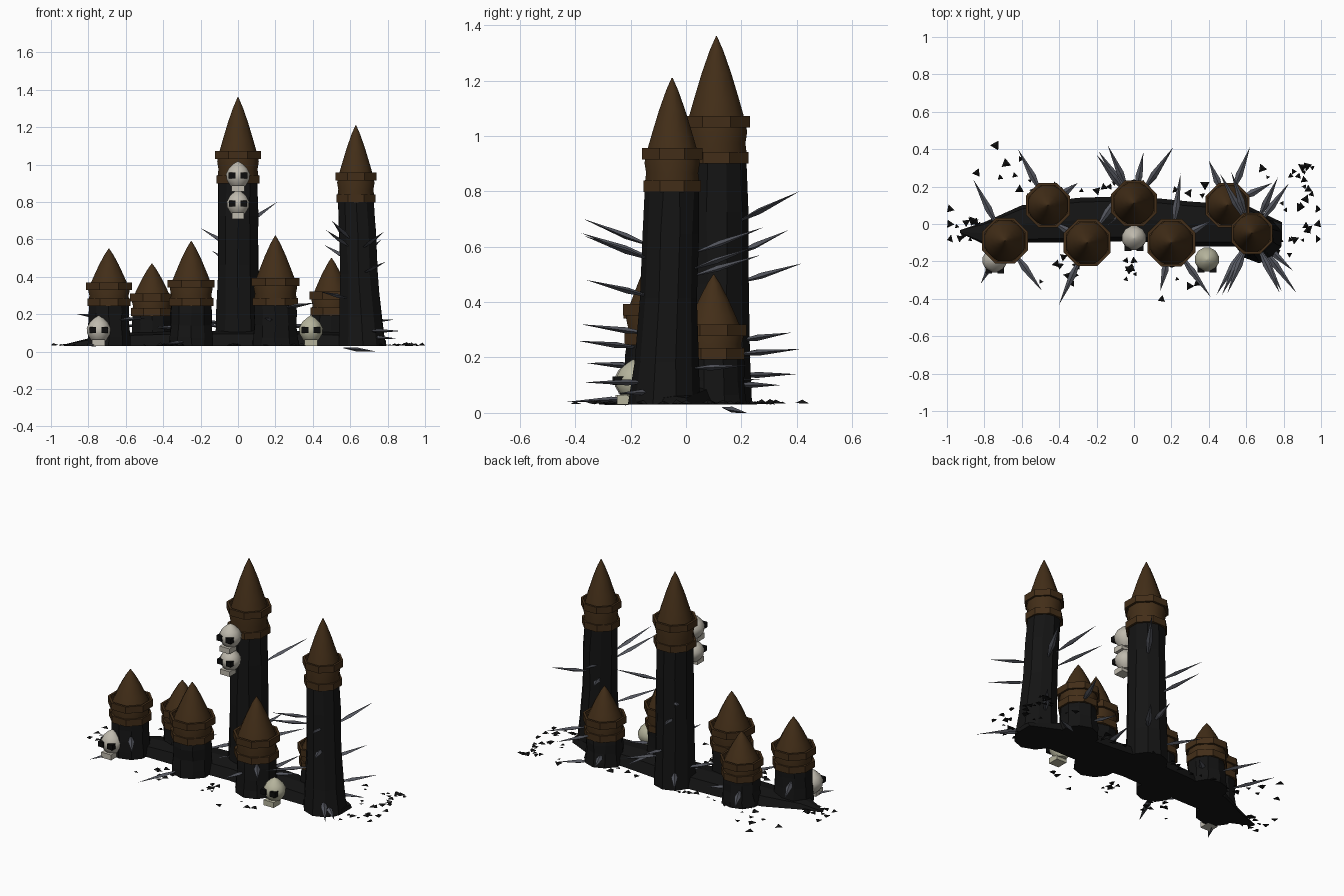
import bpy, bmesh, math, random
from mathutils import Vector

random.seed(4)
if "Cube" in bpy.data.objects:
    bpy.data.objects.remove(bpy.data.objects["Cube"])


def material(name, rgb):
    m = bpy.data.materials.new(name)
    m.use_nodes = True
    m.diffuse_color = (*rgb, 1)
    bsdf = next(n for n in m.node_tree.nodes if n.type == "BSDF_PRINCIPLED")
    bsdf.inputs["Base Color"].default_value = (*rgb, 1)
    return m


BARK = material("charred black", (0.007, 0.007, 0.007))
WOOD = material("dark brown", (0.055, 0.027, 0.009))
BLADE = material("steel grey", (0.09, 0.095, 0.115))
BONE = material("bone", (0.52, 0.49, 0.42))
OLD_BONE = material("aged bone", (0.46, 0.45, 0.33))
SOCKET = material("socket black", (0.004, 0.004, 0.004))


def finish(bm, name, mat, smooth=None):
    bmesh.ops.recalc_face_normals(bm, faces=bm.faces)
    mesh = bpy.data.meshes.new(name)
    bm.to_mesh(mesh)
    bm.free()
    mesh.materials.append(mat)
    ob = bpy.data.objects.new(name, mesh)
    bpy.context.collection.objects.link(ob)
    if smooth:
        bpy.ops.object.select_all(action="DESELECT")
        ob.select_set(True)
        bpy.context.view_layer.objects.active = ob
        bpy.ops.object.shade_smooth_by_angle(angle=math.radians(smooth))
    return ob


def lathe(bm, profile, centre, sides, closed=False, turn=0.5):
    """Revolve (radius, z) points around a vertical axis."""
    rings = []
    for r, z in profile:
        ring = []
        for i in range(sides):
            a = math.tau * (i + turn) / sides
            ring.append(bm.verts.new((centre[0] + r * math.cos(a), centre[1] + r * math.sin(a), z)))
        rings.append(ring)
    pairs = list(zip(rings, rings[1:]))
    if closed:
        pairs.append((rings[-1], rings[0]))
    for lo, hi in pairs:
        for i in range(sides):
            j = (i + 1) % sides
            bm.faces.new((lo[i], lo[j], hi[j], hi[i]))
    if not closed:
        bm.faces.new(rings[0])
        bm.faces.new(rings[-1])
    return rings


def box(bm, centre, size):
    made = bmesh.ops.create_cube(bm, size=1)["verts"]
    for v in made:
        v.co = Vector(centre) + Vector(a * b for a, b in zip(v.co, size))


def blade(bm, root, tip):
    """Long four-sided spike, widest near its root."""
    root, tip = Vector(root), Vector(tip)
    d = (tip - root).normalized()
    side = d.cross(Vector((0, 0, 1))).normalized()
    up = side.cross(d)
    mid = root.lerp(tip, 0.42)
    a, b = bm.verts.new(root), bm.verts.new(tip)
    girdle = [bm.verts.new(mid + o) for o in (side * 0.019, up * 0.011, -side * 0.019, -up * 0.011)]
    for i in range(4):
        p, q = girdle[i], girdle[(i + 1) % 4]
        bm.faces.new((a, p, q))
        bm.faces.new((p, b, q))


# Stakes: x, y, cap bottom, apex, cap size, foot radius, blade tips
FLOOR = 0.03
stakes = [
    (-0.69, -0.09, 0.25, 0.55, 1.0, 0.12,
     [(-0.86, 0.24, 0.2), (-0.49, -0.36, 0.18), (-0.82, -0.32, 0.03)]),
    (-0.46, 0.10, 0.20, 0.47, 0.97, 0.12, [(-0.62, 0.4, 0.14), (-0.3, 0.22, 0.12)]),
    (-0.25, -0.10, 0.25, 0.59, 1.03, 0.12,
     [(-0.4, -0.43, 0.04), (-0.04, 0.22, 0.16), (-0.45, 0.02, 0.13)]),
    (0.0, 0.11, 0.90, 1.36, 1.0, 0.125,
     [(-0.14, 0.42, 0.54), (-0.2, 0.37, 0.66), (0.21, 0.41, 0.8), (0.2, 0.39, 0.23),
      (-0.19, 0.39, 0.14), (0.05, 0.38, 0.29), (-0.17, -0.03, 0.1)]),
    (0.2, -0.10, 0.25, 0.62, 1.05, 0.13,
     [(0.25, 0.27, 0.12), (0.41, -0.39, 0.26), (0.14, -0.36, 0.18), (0.42, 0.02, 0.14)]),
    (0.5, 0.10, 0.20, 0.50, 0.97, 0.12,
     [(0.62, 0.41, 0.23), (0.4, 0.34, 0.1), (0.74, 0.22, 0.0)]),
    (0.63, -0.05, 0.80, 1.21, 0.9, 0.13,
     [(0.47, -0.38, 0.65), (0.5, -0.37, 0.7), (0.78, -0.37, 0.64), (0.77, 0.25, 0.6),
      (0.79, -0.36, 0.48), (0.46, 0.27, 0.57), (0.87, -0.37, 0.11), (0.44, -0.38, 0.32),
      (0.83, 0.22, 0.17), (0.52, 0.28, 0.67), (0.85, -0.25, 0.07)]),
]

for n, (x, y, low, apex, s, foot, tips) in enumerate(stakes, 1):
    h = apex - low
    lean = 0.035 if n == 7 else 0.0

    # Charred post, slightly uneven and flared at the foot
    bm = bmesh.new()
    levels = [FLOOR] + [FLOOR + (low - FLOOR) * k for k in (0.2, 0.5, 0.8)] + [low + 0.03]
    radii = [foot, 0.5 * (foot + 0.115 * s), 0.113 * s, 0.112 * s, 0.108 * s]
    for k, ring in enumerate(lathe(bm, list(zip(radii, levels)), (x, y), 10)):
        shift = lean * (1 - k / 4)
        for v in ring:
            v.co.x += shift + random.uniform(-0.004, 0.004)
            v.co.y += random.uniform(-0.004, 0.004) - shift * 0.8
    finish(bm, f"post_{n}", BARK)

    # Wooden cap with a bulging cone
    bm = bmesh.new()
    shape = [(0.11, 0), (0.115, 0.05), (0.108, 0.16), (0.115, 0.25), (0.104, 0.36),
             (0.085, 0.5), (0.055, 0.71), (0.025, 0.89), (0.002, 1)]
    lathe(bm, [(r * s, low + h * z) for r, z in shape], (x, y), 12)
    finish(bm, f"cap_{n}", WOOD, 35)

    # Two loose octagonal hoops
    for tag, z, r in (("lower", 0.045, 0.125), ("upper", 0.33, 0.132)):
        bm = bmesh.new()
        zc, t = low + h * z, 0.021
        ri, ro = (r - 0.015) * s, r * s
        lathe(bm, [(ri, zc - t), (ro, zc - t), (ro, zc + t), (ri, zc + t)], (x, y), 8, closed=True)
        finish(bm, f"{tag}_hoop_{n}", WOOD)

    # Blades driven through the post
    bm = bmesh.new()
    for tip in tips:
        flat = Vector((tip[0] - x, tip[1] - y, 0))
        root = Vector((x, y, tip[2] * 0.82 + 0.02)) + flat.normalized() * 0.06
        blade(bm, root, tip)
    finish(bm, f"blades_{n}", BLADE)

# Skulls: pointed cranium, jaw block and protruding sockets
for n, (x, y, z, s, mat) in enumerate([(0, -0.075, 0.855, 1, BONE), (0, -0.075, 0.71, 0.95, BONE),
                                       (-0.745, -0.195, 0.03, 1, BONE),
                                       (0.39, -0.19, 0.03, 1, OLD_BONE)], 1):
    bm = bmesh.new()
    shape = [(0.03, 0.02), (0.045, 0.035), (0.063, 0.065), (0.066, 0.095), (0.05, 0.125),
             (0.026, 0.148), (0.003, 0.162)]
    lathe(bm, [(r * s, z + h * s) for r, h in shape], (x, y), 12)
    box(bm, (x, y - 0.025 * s, z + 0.017 * s), (0.07 * s, 0.07 * s, 0.034 * s))
    finish(bm, f"skull_{n}", mat, 35)
    bm = bmesh.new()
    for side in (-1, 1):
        box(bm, (x + side * 0.032 * s, y - 0.052 * s, z + 0.086 * s), (0.036 * s, 0.036 * s, 0.032 * s))
    finish(bm, f"sockets_{n}", SOCKET)

# Earth bank joining the stakes
bm = bmesh.new()
sections = []
for x, yc, w, h in [(-0.93, -0.04, 0.008, 0.008), (-0.8, -0.05, 0.06, 0.04), (-0.6, 0.0, 0.1, 0.07),
                    (-0.3, 0.02, 0.12, 0.08), (0, 0.03, 0.12, 0.08), (0.3, 0.0, 0.12, 0.08),
                    (0.6, -0.01, 0.11, 0.07), (0.79, -0.04, 0.05, 0.03)]:
    sections.append([bm.verts.new((x, yc + w * a, FLOOR + h * b))
                     for a, b in ((-1, 0), (-0.8, 0.8), (0, 1), (0.8, 0.8), (1, 0))])
for p, q in zip(sections, sections[1:]):
    for i in range(5):
        j = (i + 1) % 5
        bm.faces.new((p[i], p[j], q[j], q[i]))
bm.faces.new(sections[0])
bm.faces.new(sections[-1])
finish(bm, "earth_bank", BARK)


# Scattered charred shards
def shard(bm, x, y, r):
    turn = random.uniform(0, math.tau)
    base = []
    for i in range(3):
        a = turn + math.tau * i / 3
        px = max(-1, min(1, x + r * math.cos(a)))
        base.append(bm.verts.new((px, y + r * math.sin(a), FLOOR + random.uniform(0, 0.008))))
    top = bm.verts.new((x, y, FLOOR + r * random.uniform(0.4, 0.8)))
    bm.faces.new(base)
    for i in range(3):
        bm.faces.new((base[i], base[(i + 1) % 3], top))


bm = bmesh.new()
for x in (-0.985, 0.985):
    for k in range(3):
        shard(bm, x, -0.08 + 0.08 * k, 0.025)
for cx, cy, dx, dy, count in [(0.82, 0.06, 0.14, 0.26, 30), (-0.86, -0.05, 0.11, 0.07, 14),
                              (-0.72, 0.3, 0.16, 0.12, 5), (-0.02, -0.22, 0.03, 0.08, 7),
                              (-0.4, -0.25, 0.12, 0.08, 8), (0.1, 0.18, 0.45, 0.04, 14),
                              (0.2, -0.35, 0.15, 0.07, 4), (-0.4, 0.2, 0.25, 0.05, 6)]:
    for _ in range(count):
        shard(bm, cx + random.uniform(-dx, dx), cy + random.uniform(-dy, dy), random.uniform(0.012, 0.03))
shard(bm, -0.74, 0.42, 0.03)
finish(bm, "shards", BARK)
